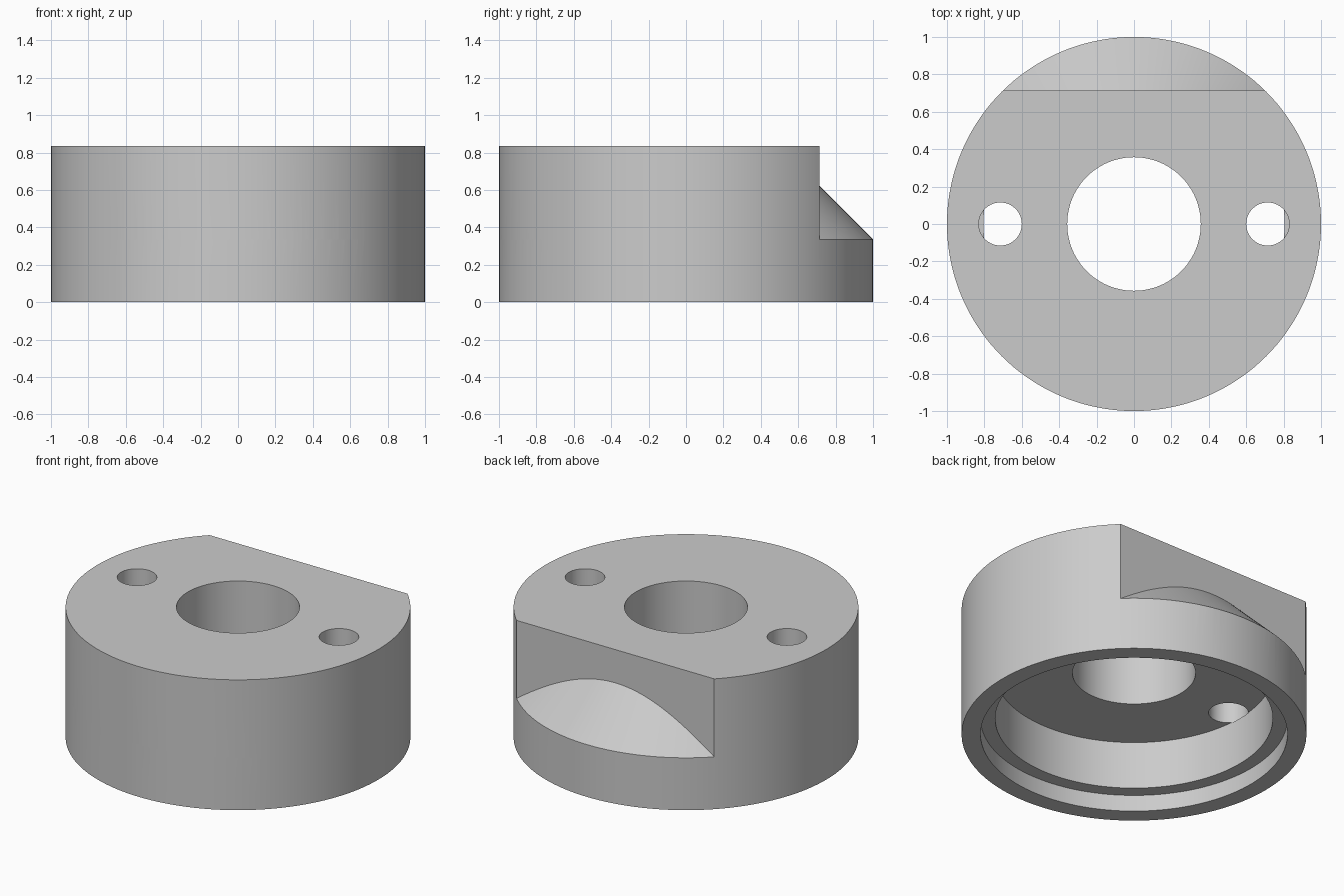
import bpy, bmesh
from math import cos, sin, tau, radians
from mathutils import Matrix

SEGMENTS = 144
FLAT_Y = 0.714       # distance of the side flats from the axis
TOP = 0.834
SHOULDER = 0.335     # height where the cone meets the outer wall
CEILING = 0.41       # roof of the underside recess

cube = bpy.data.objects.get("Cube")
if cube:
    bpy.data.objects.remove(cube, do_unlink=True)

grey = bpy.data.materials.new("plain grey")
grey.use_nodes = True
colour = (0.6, 0.6, 0.6, 1)
grey.diffuse_color = colour
grey.node_tree.nodes["Principled BSDF"].inputs["Base Color"].default_value = colour


def lathe(section):
    """Revolve a closed (radius, height) section about the z axis."""
    bm = bmesh.new()
    rings = []
    for i in range(SEGMENTS):
        a = tau * i / SEGMENTS
        rings.append([bm.verts.new((r * cos(a), r * sin(a), z)) for r, z in section])
    n = len(section)
    for i in range(SEGMENTS):
        here, after = rings[i], rings[(i + 1) % SEGMENTS]
        for j in range(n):
            k = (j + 1) % n
            bm.faces.new((here[j], after[j], after[k], here[k]))
    bmesh.ops.recalc_face_normals(bm, faces=bm.faces)
    return bm


def finish(bm, name):
    mesh = bpy.data.meshes.new(name)
    bm.to_mesh(mesh)
    bm.free()
    mesh.materials.append(grey)
    obj = bpy.data.objects.new(name, mesh)
    bpy.context.collection.objects.link(obj)
    return obj


# Body: ring with a bore and a stepped recess underneath
body = finish(lathe([
    (0.357, CEILING), (0.805, CEILING), (0.805, 0.105), (0.89, 0.105),
    (0.89, 0), (1, 0), (1, TOP), (0.357, TOP)]), "flanged_body")

cutters = []
for side, label in ((1, "left"), (-1, "right")):
    # Side flat with a sloping conical shoulder below it
    cone = SHOULDER + 1
    bm = lathe([(0.5, cone - 0.5), (1.1, cone - 1.1), (1.1, 1), (0.5, 1)])
    cut = bmesh.ops.bisect_plane(
        bm, geom=bm.verts[:] + bm.edges[:] + bm.faces[:],
        plane_co=(0, FLAT_Y, 0), plane_no=(0, 1, 0), clear_inner=True)
    rim = [e for e in cut["geom_cut"] if isinstance(e, bmesh.types.BMEdge)]
    bmesh.ops.edgeloop_fill(bm, edges=rim)
    if side < 0:
        bm.transform(Matrix.Rotation(tau / 2, 4, "Z"))
    bmesh.ops.recalc_face_normals(bm, faces=bm.faces)
    cutters.append(finish(bm, "back_flat_cutter" if side > 0 else "front_flat_cutter"))

    # Bolt hole opening into the recess
    low, high = CEILING - 0.003, 1
    bm = bmesh.new()
    bmesh.ops.create_cone(
        bm, cap_ends=True, segments=64, radius1=0.115, radius2=0.115, depth=high - low,
        matrix=Matrix.Translation((side * 0.715, 0, (low + high) / 2)))
    cutters.append(finish(bm, label + "_bolt_hole_cutter"))

for cutter in cutters:
    cutter.hide_render = True
    mod = body.modifiers.new(cutter.name, "BOOLEAN")
    mod.operation = "DIFFERENCE"
    mod.solver = "EXACT"
    mod.object = cutter

# Bake the cuts, then drop the cutters
bpy.context.view_layer.update()
result = bpy.data.meshes.new_from_object(
    body.evaluated_get(bpy.context.evaluated_depsgraph_get()))
body.modifiers.clear()
body.data = result
for cutter in cutters:
    bpy.data.objects.remove(cutter, do_unlink=True)

bpy.ops.object.select_all(action="DESELECT")
body.select_set(True)
bpy.context.view_layer.objects.active = body
bpy.ops.object.shade_smooth_by_angle(angle=radians(30))
